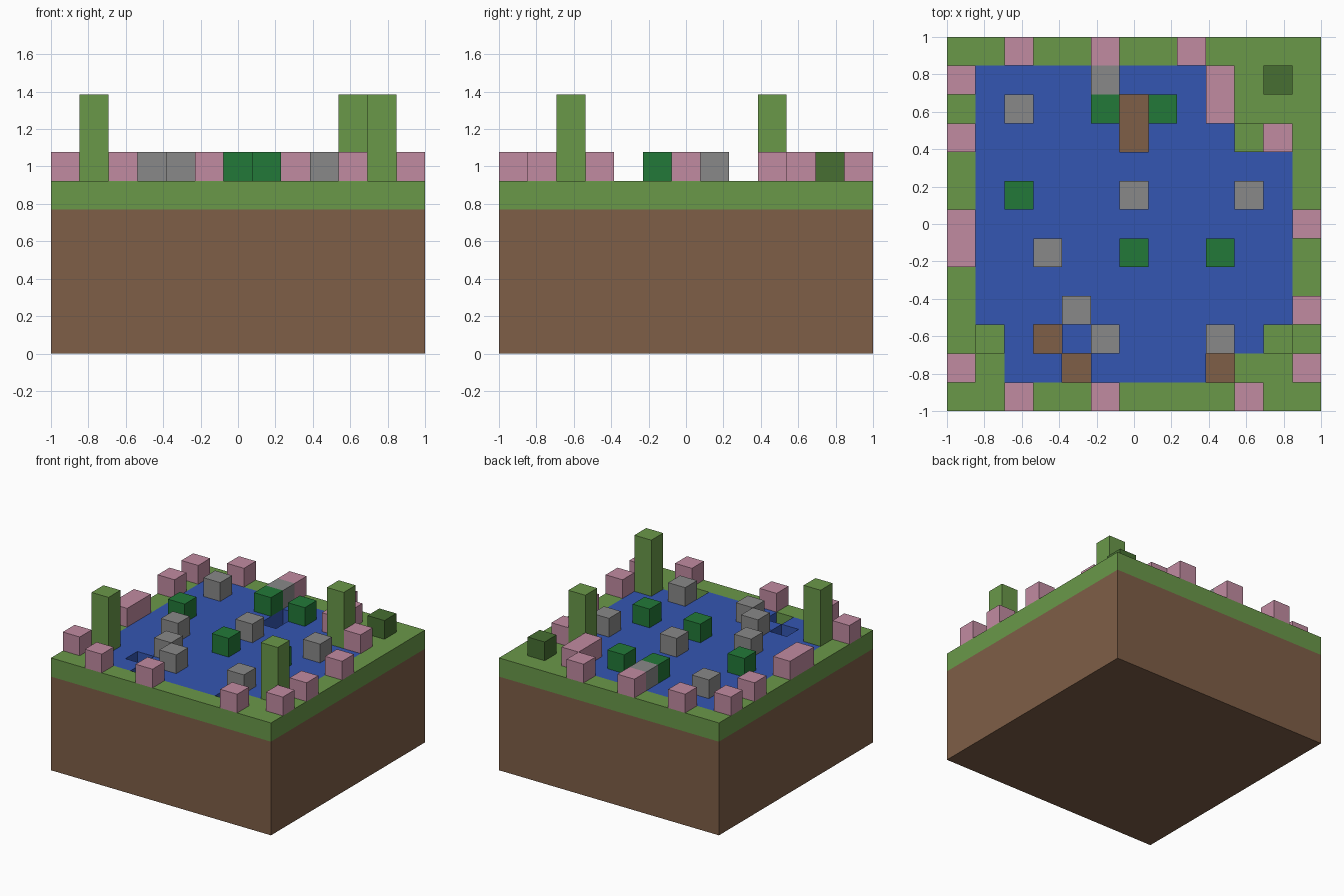
import bpy, bmesh
from mathutils import Vector

cube = bpy.data.objects.get("Cube")
if cube:
    bpy.data.objects.remove(cube, do_unlink=True)

# Pond plan, back row first: g grass, . water, o hole in the water, p blossom,
# b bush, t tall reed, s stone, l lily
PLAN = """
ggpggpggpgggg
p....s...pgbg
g.s..lol.pggg
p.....o...tpg
g...........g
g.l...s...s.g
p...........p
p..s..l..l..g
g...........g
g...s.......p
gt.o.s...s.tg
pg..o....oggp
ggpggpggggpgg
""".split()
N = len(PLAN)
CELL = 2 / N
SOIL_LAYERS = 5
BLOCKS = {"p": ("blossoms", 1), "b": ("bush", 1), "t": ("tall_reeds", 3),
          "s": ("stones", 1), "l": ("lilies", 1)}

# Part name -> (material name, sRGB colour)
COLOURS = {
    "soil": ("earth brown", (126, 94, 71)),
    "grass": ("grass green", (106, 152, 73)),
    "tall_reeds": ("grass green", (106, 152, 73)),
    "water": ("water blue", (52, 86, 178)),
    "blossoms": ("blossom pink", (193, 139, 161)),
    "stones": ("stone grey", (137, 137, 137)),
    "lilies": ("leaf green", (34, 121, 56)),
    "bush": ("olive green", (71, 111, 50)),
}


def make_material(name, rgb):
    if name in bpy.data.materials:
        return bpy.data.materials[name]
    mat = bpy.data.materials.new(name)
    mat.use_nodes = True
    linear = [((c / 255 + 0.055) / 1.055) ** 2.4 for c in rgb] + [1]
    mat.diffuse_color = linear
    mat.node_tree.nodes["Principled BSDF"].inputs["Base Color"].default_value = linear
    return mat


# Fill the grid of blocks: soil, then the grass or water layer, then what stands on it
grid = {}
for row, line in enumerate(PLAN):
    for i, code in enumerate(line):
        j = N - 1 - row
        for k in range(SOIL_LAYERS):
            grid[i, j, k] = "soil"
        if code != "o":
            grid[i, j, SOIL_LAYERS] = "water" if code in ".sl" else "grass"
        if code in BLOCKS:
            part, height = BLOCKS[code]
            for k in range(height):
                grid[i, j, SOIL_LAYERS + 1 + k] = part


def build_part(part):
    """Make one mesh from the exposed sides of all blocks of a part."""
    bm = bmesh.new()
    for cell, owner in grid.items():
        if owner != part:
            continue
        centre = Vector(cell) + Vector((0.5, 0.5, 0.5))
        for axis in range(3):
            for sign in (-1, 1):
                normal = Vector((0, 0, 0))
                normal[axis] = sign
                neighbour = tuple(int(c + n) for c, n in zip(cell, normal))
                if neighbour in grid:
                    continue
                u = Vector((0, 0, 0))
                u[(axis + 1) % 3] = 0.5
                v = normal.cross(u)
                mid = centre + normal / 2
                corners = (mid - u - v, mid + u - v, mid + u + v, mid - u + v)
                bm.faces.new([bm.verts.new(c * CELL - Vector((1, 1, 0)))
                              for c in corners])
    bmesh.ops.remove_doubles(bm, verts=bm.verts, dist=CELL / 100)
    mesh = bpy.data.meshes.new(part)
    bm.to_mesh(mesh)
    bm.free()
    mesh.materials.append(make_material(*COLOURS[part]))
    bpy.context.collection.objects.link(bpy.data.objects.new(part, mesh))


for part in COLOURS:
    build_part(part)
